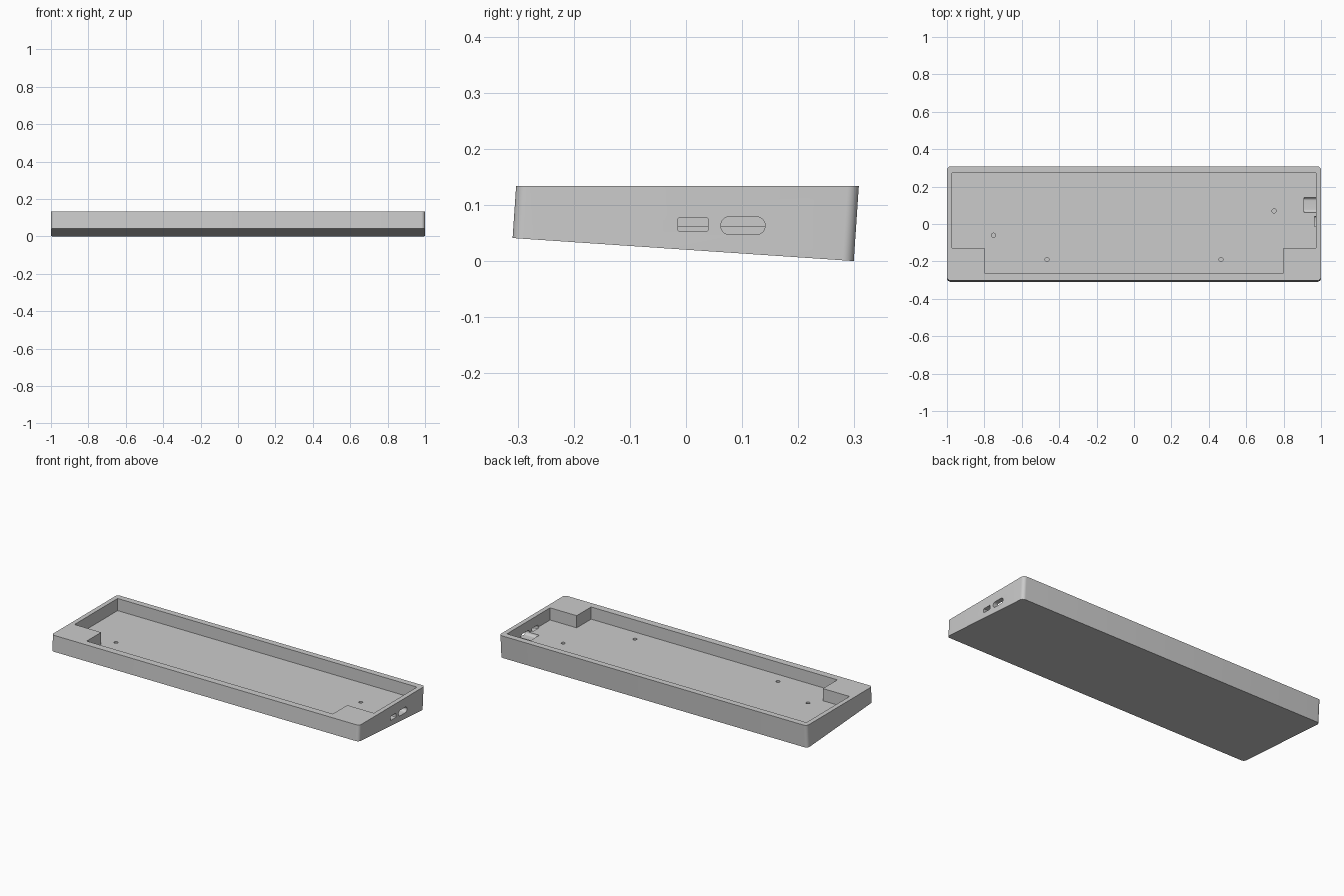
import bpy, bmesh, math
from mathutils import Matrix, Vector

cube = bpy.data.objects.get("Cube")
if cube:
    bpy.data.objects.remove(cube, do_unlink=True)

TILT = 0.0673      # slope of the underside
TOP = 0.134        # height of the level rim
FLOOR = 0.0625     # height of the tray floor

grey = bpy.data.materials.new("light grey plastic")
grey.use_nodes = True
grey.diffuse_color = (0.6, 0.6, 0.6, 1)
grey.node_tree.nodes["Principled BSDF"].inputs["Base Color"].default_value = (0.6, 0.6, 0.6, 1)


def make_object(name, bm):
    bmesh.ops.recalc_face_normals(bm, faces=bm.faces)
    mesh = bpy.data.meshes.new(name)
    bm.to_mesh(mesh)
    bm.free()
    mesh.materials.append(grey)
    obj = bpy.data.objects.new(name, mesh)
    bpy.context.collection.objects.link(obj)
    return obj


def rounded_box(low, high, axis, radius, segments=8):
    """Box between two corners, with the edges along one axis rounded."""
    bm = bmesh.new()
    low, high = Vector(low), Vector(high)
    size = high - low
    bmesh.ops.create_cube(bm, size=1, matrix=Matrix.Translation((low + high) / 2)
                          @ Matrix.Diagonal((*size, 1)))
    edges = [e for e in bm.edges
             if abs((e.verts[0].co - e.verts[1].co)[axis]) > size[axis] / 2]
    bmesh.ops.bevel(bm, geom=edges, offset=radius, segments=segments,
                    profile=0.5, affect='EDGES')
    return bm


# Case body: rounded block tilted back, sliced level at the rim
bm = rounded_box((-1, -0.3047, 0), (1, 0.3047, 0.3), 2, 0.02)
bm.transform(Matrix.Translation((0, -0.005, 0.0205)) @ Matrix.Rotation(-TILT, 4, 'X'))
cut = bmesh.ops.bisect_plane(bm, geom=bm.verts[:] + bm.edges[:] + bm.faces[:],
                             plane_co=(0, 0, TOP), plane_no=(0, 0, 1), clear_outer=True)
rim = [e for e in cut["geom_cut"] if isinstance(e, bmesh.types.BMEdge)]
bmesh.ops.contextual_create(bm, geom=rim)
case = make_object("keyboard_case", bm)

# Tray cavity: wide at the back, narrower at the front
bm = bmesh.new()
half = [(0.8, -0.262), (0.8, -0.128), (0.973, -0.128), (0.973, 0.272)]
outline = half + [(-x, y) for x, y in reversed(half)]
face = bm.faces.new([bm.verts.new((x, y, FLOOR)) for x, y in outline])
lift = bmesh.ops.extrude_face_region(bm, geom=[face])["geom"]
bmesh.ops.translate(bm, vec=(0, 0, 0.2),
                    verts=[v for v in lift if isinstance(v, bmesh.types.BMVert)])
cutters = [make_object("tray_cutter", bm)]

# Side openings: oval cable port running into the floor, and a small switch slot
cutters.append(make_object("cable_port_cutter", rounded_box(
    (0.91, 0.062, 0.047), (1.1, 0.141, 0.079), 0, 0.0158)))
cutters.append(make_object("switch_slot_cutter", rounded_box(
    (0.965, -0.014, 0.053), (1.1, 0.039, 0.077), 0, 0.002, 2)))

# Blind screw holes in the floor
for x, y in [(0.749, 0.07), (-0.751, -0.06), (-0.465, -0.19), (0.465, -0.19)]:
    bm = bmesh.new()
    bmesh.ops.create_cone(bm, cap_ends=True, segments=24, radius1=0.011, radius2=0.011,
                          depth=0.04, matrix=Matrix.Translation((x, y, FLOOR)))
    cutters.append(make_object("screw_hole_cutter", bm))

# Cut everything out of the body
bpy.ops.object.select_all(action='DESELECT')
bpy.context.view_layer.objects.active = case
case.select_set(True)
for cutter in cutters:
    cutter.hide_render = True
    mod = case.modifiers.new(cutter.name, 'BOOLEAN')
    mod.operation = 'DIFFERENCE'
    mod.solver = 'EXACT'
    mod.object = cutter
    bpy.ops.object.modifier_apply(modifier=mod.name)
    bpy.data.objects.remove(cutter, do_unlink=True)

bpy.ops.object.shade_smooth_by_angle(angle=math.radians(30))
